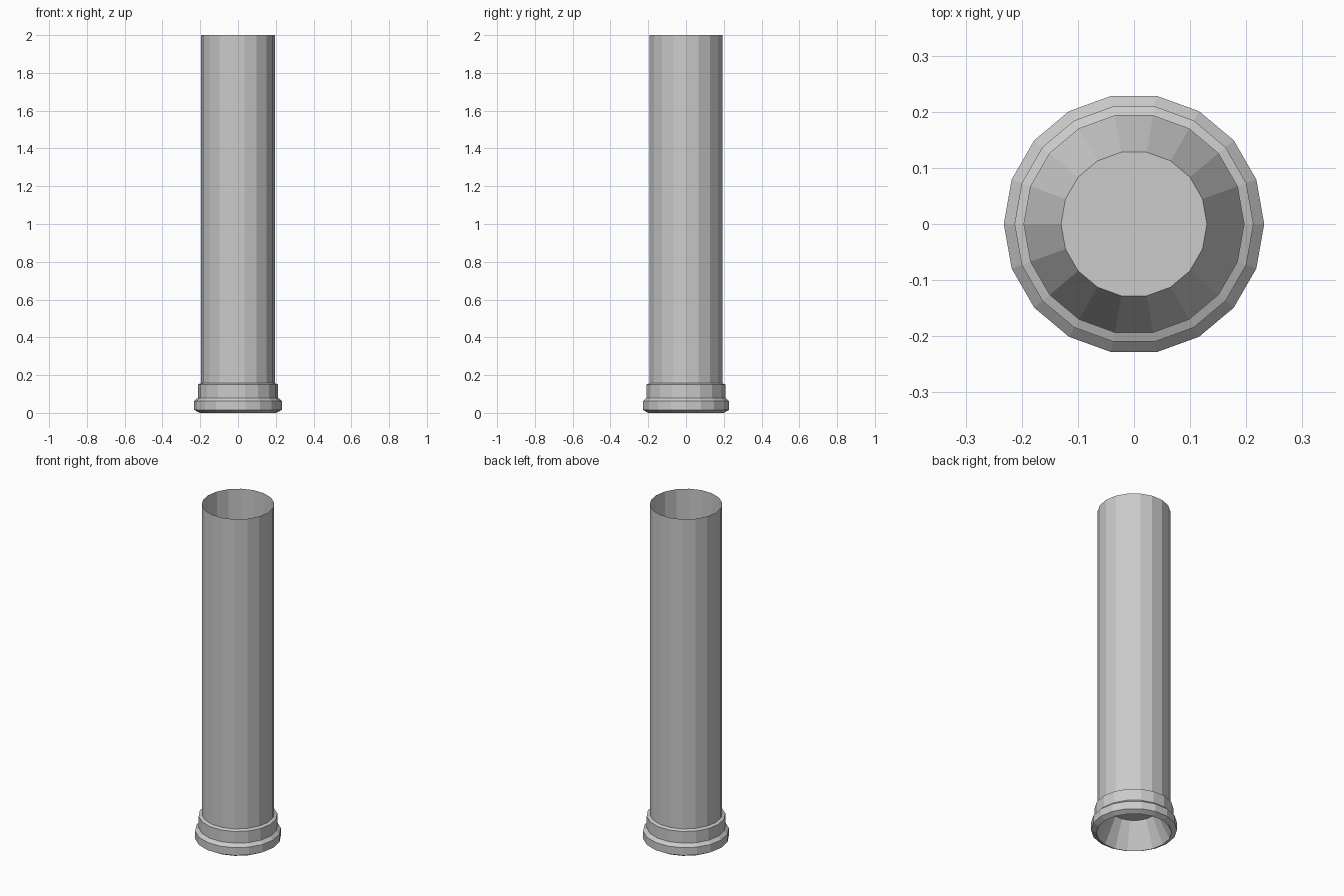
import bpy, bmesh
from math import cos, sin, pi

if "Cube" in bpy.data.objects:
    bpy.data.objects.remove(bpy.data.objects["Cube"])

SIDES = 18

# Outline (radius, height): open tube, stepped base collar, recessed bottom
profile = [
    (0.196, 2.0), (0.196, 0.157),                  # tube wall
    (0.213, 0.150), (0.213, 0.080),                # upper collar
    (0.232, 0.062), (0.232, 0.016), (0.203, 0.0),  # lower collar
    (0.130, 0.150),                                # cone rising inside the base
]


def lathe(name, outline, sides):
    bm = bmesh.new()
    rings = [[bm.verts.new((r * cos(2 * pi * i / sides), r * sin(2 * pi * i / sides), z))
              for i in range(sides)] for r, z in outline]
    for a, b in zip(rings, rings[1:]):
        for i in range(sides):
            j = (i + 1) % sides
            bm.faces.new((a[i], b[i], b[j], a[j]))
    bm.faces.new(rings[-1])  # floor of the recess
    bmesh.ops.recalc_face_normals(bm, faces=bm.faces)
    mesh = bpy.data.meshes.new(name)
    bm.to_mesh(mesh)
    bm.free()
    obj = bpy.data.objects.new(name, mesh)
    bpy.context.collection.objects.link(obj)
    return obj


lathe("pipe_with_collar", profile, SIDES)
